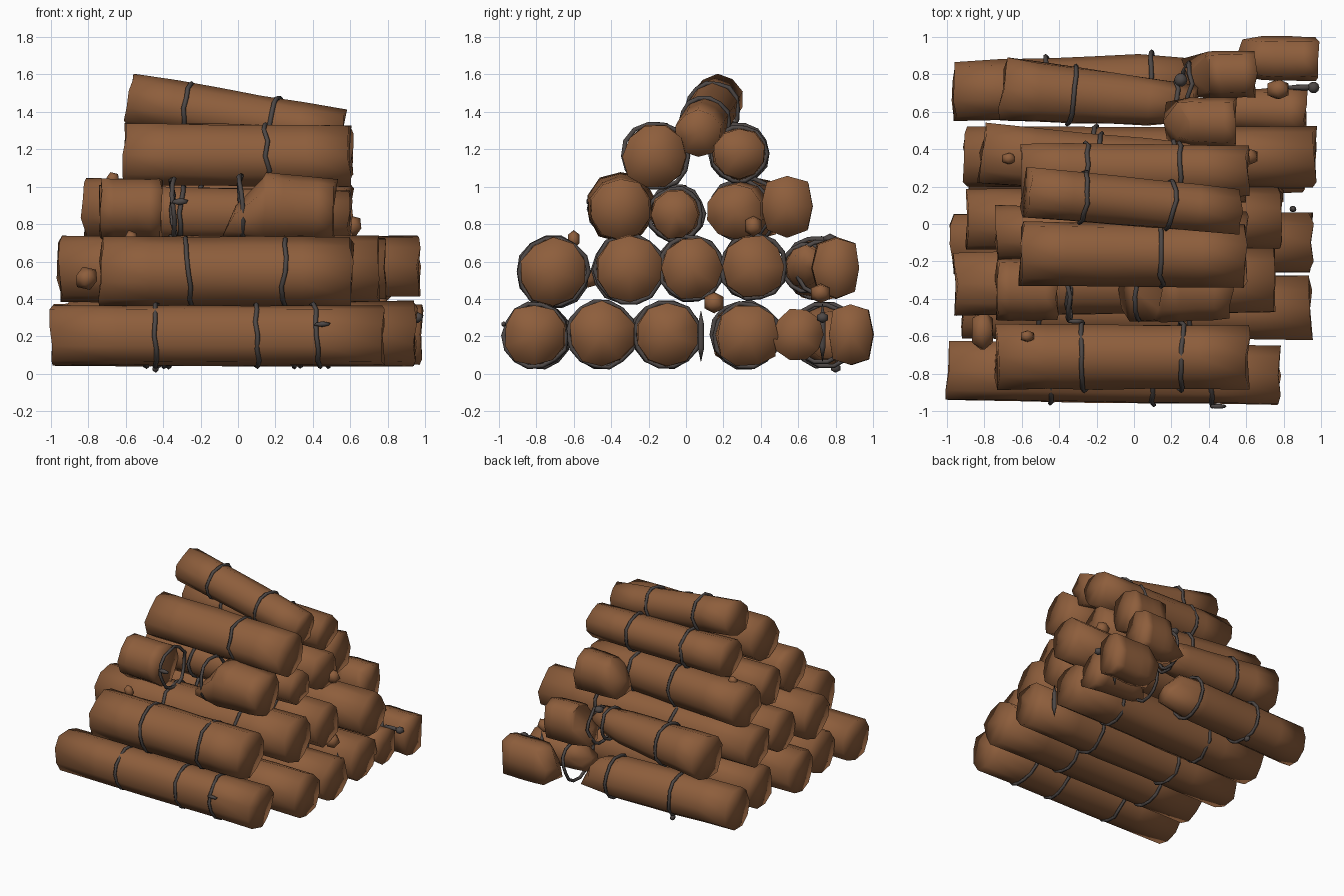
import bpy, bmesh, math, random
from mathutils import Vector, Matrix

if "Cube" in bpy.data.objects:
    bpy.data.objects.remove(bpy.data.objects["Cube"])

random.seed(7)


def material(name, col):
    m = bpy.data.materials.new(name)
    m.diffuse_color = (*col, 1)
    m.use_nodes = True
    m.node_tree.nodes["Principled BSDF"].inputs["Base Color"].default_value = m.diffuse_color
    return m


BARK = material("brown_bark", (0.27, 0.112, 0.045))
WIRE = material("dark_wire", (0.075, 0.064, 0.061))


def finish(name, bm, mat):
    bmesh.ops.recalc_face_normals(bm, faces=bm.faces)
    for f in bm.faces:
        f.smooth = True
    me = bpy.data.meshes.new(name)
    bm.to_mesh(me)
    bm.free()
    me.materials.append(mat)
    ob = bpy.data.objects.new(name, me)
    bpy.context.collection.objects.link(ob)
    return ob


def frame(d):
    # axes across a log that runs along d
    side = Vector((0, 0, 1)).cross(d).normalized()
    return side, d.cross(side).normalized()


def wire_ring(name, c, d, r, tilt=0.0):
    # thin, slightly wobbly hoop of wire around a log
    d = (d + Vector((0, tilt * 0.5, tilt))).normalized()
    s, u = frame(d)
    n, k = 14, 5
    bm = bmesh.new()
    loops = []
    for i in range(n):
        a = 2 * math.pi * i / n
        rad = s * math.cos(a) + u * math.sin(a)
        o = c + rad * (r + random.uniform(-.008, .005)) + d * random.uniform(-.01, .01)
        loops.append([bm.verts.new(o + (rad * math.cos(b) + d * math.sin(b)) * 0.013)
                      for b in (2 * math.pi * j / k for j in range(k))])
    for i in range(n):
        A, B = loops[i], loops[(i + 1) % n]
        for j in range(k):
            bm.faces.new((A[j], A[(j + 1) % k], B[(j + 1) % k], B[j]))
    finish(name, bm, WIRE)


def log(name, p0, p1, r0, r1, rings=(), break0=0.0, break1=0.0, n=10, wide=1.0, square=1.0):
    # tapered log; break0 / break1 slant and roughen a snapped end,
    # wide scales it across, square below 1 makes the section boxy
    p0, p1 = Vector(p0), Vector(p1)
    d = (p1 - p0).normalized()
    s, u = frame(d)
    bm = bmesh.new()
    loops = []
    phase = random.choice((0, math.pi / n))
    lump = [random.uniform(.96, 1.04) for _ in range(n)]
    m = 5
    for i in range(m + 1):
        t = i / m
        r = r0 + (r1 - r0) * t
        loop = []
        for j in range(n):
            a = 2 * math.pi * j / n + phase
            ca, sa = (math.copysign(abs(f) ** square, f) for f in (math.cos(a), math.sin(a)))
            end = i in (0, m)
            br = break0 if i == 0 else break1 if i == m else 0
            rr = r * lump[j] * random.uniform(.97, 1.02)
            if br:
                rr *= random.uniform(.75, 1.0)
            shift = br * math.sin(a) * r + random.uniform(-.018, .012) * end
            if br:
                shift += random.uniform(-.05, .05)
            loop.append(bm.verts.new(p0.lerp(p1, t) + (s * ca * wide + u * sa) * rr + d * shift))
        loops.append(loop)
    for A, B in zip(loops, loops[1:]):
        for j in range(n):
            bm.faces.new((A[j], A[(j + 1) % n], B[(j + 1) % n], B[j]))
    for L, sign, br in ((loops[0], -1, break0), (loops[-1], 1, break1)):
        mid = sum((v.co for v in L), Vector()) / n
        c = bm.verts.new(mid + d * sign * (0.06 if br else 0.0))
        for j in range(n):
            bm.faces.new((L[j], L[(j + 1) % n], c))
    finish(name, bm, BARK)
    for i, x in enumerate(rings):
        t = (x - p0.x) / (p1.x - p0.x)
        wire_ring(f"{name}_wire_{i + 1}", p0.lerp(p1, t), d, r0 + (r1 - r0) * t + .004,
                  random.uniform(-.09, .09))


# bottom row
log("bottom_log_1", (-.99, -.785, .205), (.775, -.81, .205), .165, .165, (-.44, .1, .42), square=.9)
log("bottom_log_2", (-.91, -.45, .21), (.95, -.45, .21), .17, .175, (-.5, .3))
log("bottom_log_3", (-.97, -.11, .21), (.95, -.1, .21), .172, .172, (-.4, .35))
log("bottom_log_4", (-.88, .3, .21), (.91, .33, .205), .17, .168, (-.35, .5), square=.85)
log("bottom_log_5", (-.96, .71, .205), (.28, .76, .205), .165, .165, (-.45, .1), break1=-.4)
log("bottom_stub", (.48, .61, .21), (.92, .6, .21), .11, .14, break0=.4)

# second row
log("second_log_1", (-.73, -.71, .545), (.61, -.71, .545), .185, .18, (-.27, .25))
log("second_log_2", (-.95, -.32, .56), (.755, -.3, .56), .175, .178, (-.35, .3))
log("second_log_3", (-.89, .02, .565), (.785, .03, .565), .165, .165, (-.3, .4))
log("second_log_4", (-.9, .36, .565), (.97, .36, .575), .165, .17, (-.2, .45))
log("second_log_5", (-.7, .725, .555), (.28, .64, .57), .18, .12, (-.33, .22), break1=.3)

# third row, front log snapped in two
log("third_log_front_left", (-.73, -.345, .88), (-.41, -.345, .88), .165, .165)
log("third_log_front_right", (.05, -.35, .9), (.515, -.35, .88), .2, .165, break0=.75)
log("third_log_middle", (-.73, -.05, .86), (.6, -.06, .85), .15, .13, (-.3, .3))
log("third_log_back", (-.81, .38, .885), (.6, .26, .87), .17, .15, (-.2, .2))

# fourth row and leaning top log
log("fourth_log_front", (-.6, -.155, 1.17), (.6, -.165, 1.16), .175, .172, (.15,))
log("fourth_log_back", (-.59, .28, 1.18), (.61, .285, 1.175), .155, .138, (-.25, .25))
log("top_log", (-.57, .17, 1.465), (.56, .065, 1.285), .14, .125, (-.27, .19))

# broken boxy chunks scattered at the back right
log("back_chunk_low", (.61, .885, .21), (.98, .88, .21), .168, .165, break0=.25, n=8, wide=.72, square=.7)
log("back_chunk_middle", (.34, .8, .565), (.65, .805, .565), .165, .16, break0=.3, n=8, wide=.78, square=.7)
log("back_chunk_high", (.24, .55, .895), (.54, .54, .895), .15, .16, break0=.3, n=8, wide=.85, square=.7)

# loose wire hoops left in the gaps
X = Vector((1, 0, 0))
for i, (c, r) in enumerate((((-.345, -.35, .88), .165), ((.02, -.35, .89), .17),
                            ((.5, .72, .22), .155), ((.28, .72, .57), .14))):
    wire_ring(f"loose_wire_{i + 1}", Vector(c), X, r, random.uniform(-.15, .15))


def lump(name, c, size, mat=BARK, tilt=0.0):
    # small knob: broken branch or twisted wire end
    bm = bmesh.new()
    bmesh.ops.create_icosphere(bm, subdivisions=1, radius=1)
    bm.transform(Matrix.Translation(c) @ Matrix.Rotation(tilt, 4, 'Y') @ Matrix.Diagonal((*size, 1)))
    finish(name, bm, mat)


# branch knots
for i, (c, sz) in enumerate((((-.81, -.57, .51), (.07, .12, .065)), ((-.57, -.6, .72), (.04, .035, .05)),
                             ((-.67, .35, 1.04), (.04, .035, .04)), ((.77, .72, .43), (.07, .06, .055)),
                             ((.61, .36, .79), (.06, .05, .06)), ((.75, .15, .38), (.06, .06, .06)))):
    lump(f"branch_knot_{i + 1}", c, sz, tilt=-.3)

# twisted wire ends
for i, (c, sz) in enumerate((((.45, -.975, .265), (.05, .015, .015)), ((-.31, -.52, .92), (.05, .015, .02)),
                             ((.9, .73, .3), (.1, .018, .018)), ((.96, .73, .3), (.035, .035, .03)),
                             ((.25, .77, .72), (.04, .04, .03)), ((.8, .73, .22), (.02, .02, .16)),
                             ((-.44, .8, .03), (.02, .03, .025)), ((.85, .08, .2), (.02, .02, .14)))):
    lump(f"wire_twist_{i + 1}", c, sz, WIRE)
